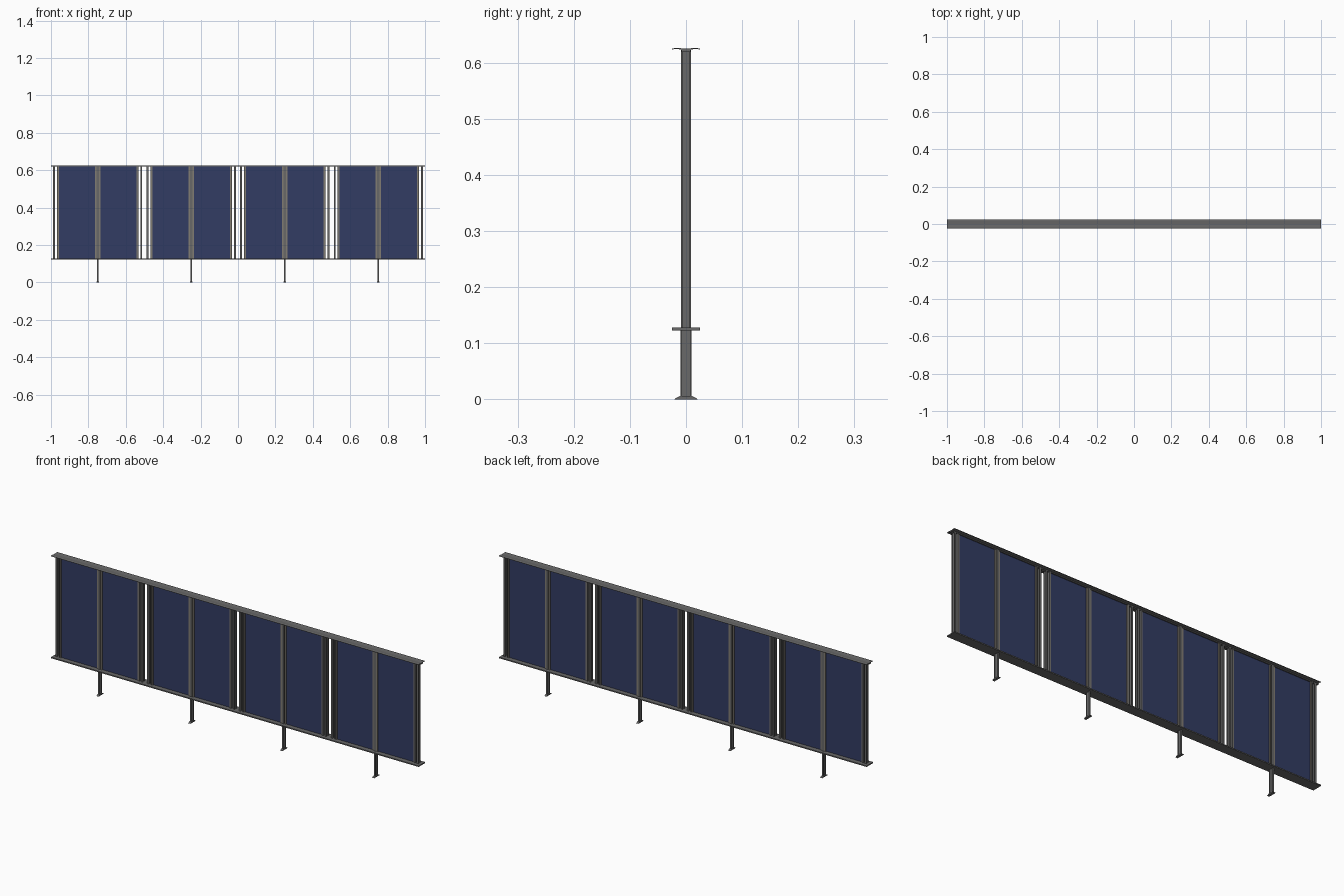
import bpy, bmesh

if "Cube" in bpy.data.objects:
    bpy.data.objects.remove(bpy.data.objects["Cube"])

def material(name, col):
    m = bpy.data.materials.new(name)
    m.diffuse_color = (*col, 1)
    m.use_nodes = True
    m.node_tree.nodes["Principled BSDF"].inputs["Base Color"].default_value = m.diffuse_color
    return m

GREY = material("grey metal", (0.14, 0.14, 0.14))
TAN = material("warm grey seal", (0.22, 0.20, 0.17))
BLUE = material("navy panel", (0.032, 0.045, 0.125))

def mesh_object(name, bm, mat):
    bmesh.ops.recalc_face_normals(bm, faces=bm.faces)
    me = bpy.data.meshes.new(name)
    bm.to_mesh(me)
    bm.free()
    me.materials.append(mat)
    ob = bpy.data.objects.new(name, me)
    bpy.context.collection.objects.link(ob)
    return ob

def box(name, x, y, z, mat):
    bm = bmesh.new()
    bmesh.ops.create_cube(bm, size=1)
    for v in bm.verts:
        v.co = [lo + (c + 0.5) * (hi - lo) for c, (lo, hi) in zip(v.co, (x, y, z))]
    return mesh_object(name, bm, mat)

def prism(name, pts, axis, lo, hi, mat):
    """Extrude a profile: axis x takes (y, z) points, axis z takes (x, y) points."""
    bm = bmesh.new()
    place = (lambda p: (lo, *p)) if axis == "x" else (lambda p: (*p, lo))
    f = bm.faces.new([bm.verts.new(place(p)) for p in pts])
    r = bmesh.ops.extrude_face_region(bm, geom=[f])
    d = hi - lo
    bmesh.ops.translate(bm, verts=[v for v in r["geom"] if isinstance(v, bmesh.types.BMVert)],
                        vec=(d, 0, 0) if axis == "x" else (0, 0, d))
    return mesh_object(name, bm, mat)

def h_post(name, cx, w, d, z0, z1, mat, flange=0.002, web=0.0015):
    """H-section post with flanges on the front and back."""
    a, b = w / 2, d / 2
    half = [(-a, -b), (a, -b), (a, -b + flange), (web, -b + flange)]
    pts = half + [(x, -y) for x, y in reversed(half)]
    left = [(-web, b - flange), (-a, b - flange), ]
    pts = half + [(web, b - flange), (a, b - flange), (a, b), (-a, b),
                  (-a, b - flange), (-web, b - flange), (-web, -b + flange), (-a, -b + flange)]
    return prism(name, [(cx + x, y) for x, y in pts], "z", z0, z1, mat)

BOT, TOP = 0.127, 0.623

# Rails along the whole length; the top one has slightly drooping lips
top = [(-0.025, 0.6235), (-0.018, 0.6245), (-0.008, 0.6235), (-0.008, 0.619), (0.008, 0.619),
       (0.008, 0.6235), (0.018, 0.6245), (0.025, 0.6235), (0.025, 0.625), (0.018, 0.6265),
       (0, 0.625), (-0.018, 0.6265), (-0.025, 0.625)]
prism("top_rail", top, "x", -1, 1, GREY)
bottom = [(-0.025, 0.1225), (0.025, 0.1225), (0.025, 0.128), (-0.025, 0.128)]
prism("bottom_rail", bottom, "x", -1, 1, GREY)

for i in range(4):
    c = -0.75 + 0.5 * i
    # Leg with a flared foot
    h_post(f"leg_{i}", c, 0.009, 0.02, 0.003, 0.124, GREY)
    foot = [(-0.021, 0), (0.021, 0), (0.019, 0.002), (0.011, 0.006), (-0.011, 0.006), (-0.019, 0.002)]
    prism(f"foot_{i}", foot, "x", c - 0.006, c + 0.006, GREY)
    # Central stile with seals either side
    h_post(f"center_stile_{i}", c, 0.012, 0.017, BOT, TOP, GREY)
    for s, side in ((-1, "left"), (1, "right")):
        def span(a, b):
            return tuple(sorted((c + s * a, c + s * b)))
        box(f"center_seal_{side}_{i}", span(0.006, 0.014), (-0.006, 0.006), (BOT, TOP), TAN)
        # Infill panel
        box(f"panel_{side}_{i}", span(0.014, 0.208), (-0.002, 0.002), (BOT, TOP), BLUE)
        # Edge frame and the free-standing slim bar beside it
        box(f"edge_seal_{side}_{i}", span(0.208, 0.214), (-0.006, 0.006), (BOT, TOP), TAN)
        box(f"edge_stile_{side}_{i}", span(0.214, 0.219), (-0.0085, 0.0085), (BOT, TOP), GREY)
        h_post(f"end_bar_{side}_{i}", c + s * 0.233, 0.010, 0.017, BOT, TOP, GREY)
